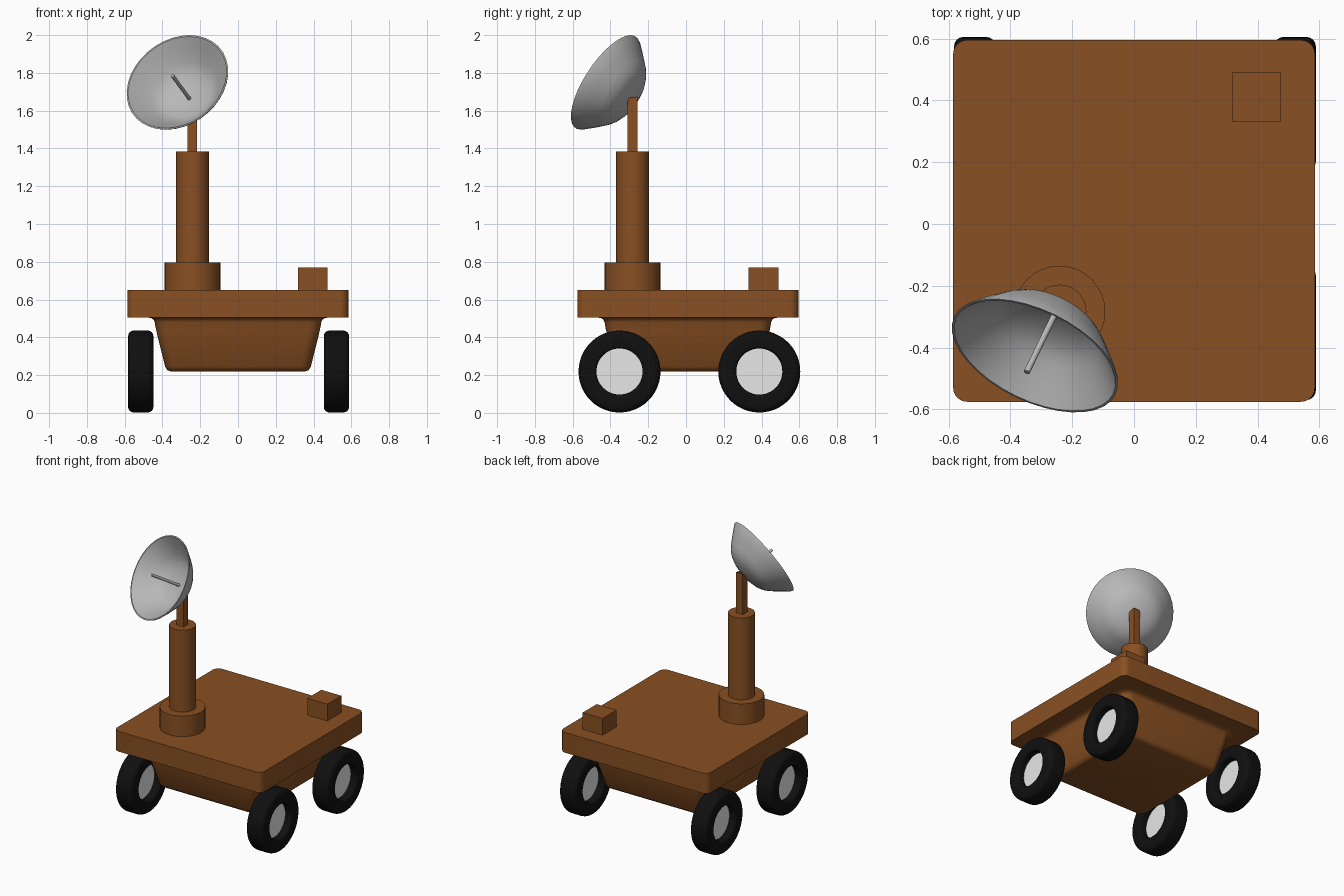
import bpy, bmesh, math
from mathutils import Vector

if "Cube" in bpy.data.objects:
    bpy.data.objects.remove(bpy.data.objects["Cube"])


def material(name, rgb):
    m = bpy.data.materials.new(name)
    m.diffuse_color = (*rgb, 1)
    m.use_nodes = True
    m.node_tree.nodes["Principled BSDF"].inputs["Base Color"].default_value = m.diffuse_color
    return m


BROWN = material("rust brown", (0.25, 0.08, 0.016))
BLACK = material("tyre black", (0.005, 0.005, 0.005))
WHITE = material("hub white", (1, 1, 1))
GREY = material("dish grey", (0.48, 0.48, 0.48))


def finish(bm, name, mat, angle=35):
    bmesh.ops.recalc_face_normals(bm, faces=bm.faces)
    me = bpy.data.meshes.new(name)
    bm.to_mesh(me)
    bm.free()
    me.materials.append(mat)
    ob = bpy.data.objects.new(name, me)
    bpy.context.collection.objects.link(ob)
    bpy.ops.object.select_all(action='DESELECT')
    ob.select_set(True)
    bpy.context.view_layer.objects.active = ob
    bpy.ops.object.shade_smooth_by_angle(angle=math.radians(angle))
    return ob


def rounded_rect(hx, hy, r, n=6):
    pts = []
    for k, (sx, sy) in enumerate(((1, 1), (-1, 1), (-1, -1), (1, -1))):
        for i in range(n + 1):
            a = math.pi / 2 * (k + i / n)
            pts.append((sx * (hx - r) + r * math.cos(a), sy * (hy - r) + r * math.sin(a)))
    return pts


def loft(name, layers, centre_y, mat, angle=35):
    """Stack of rounded squares given as (z, half width, corner radius)."""
    bm = bmesh.new()
    rings = [[bm.verts.new((x, y + centre_y, z)) for x, y in rounded_rect(h, h, r)]
             for z, h, r in layers]
    for a, b in zip(rings, rings[1:]):
        for i in range(len(a)):
            j = (i + 1) % len(a)
            bm.faces.new((a[i], a[j], b[j], b[i]))
    bm.faces.new(rings[0])
    bm.faces.new(rings[-1])
    return finish(bm, name, mat, angle)


def lathe(name, profile, origin, axis, mat, steps=32, closed=False, angle=35):
    """Spin a (radius, height) profile around an axis."""
    bm = bmesh.new()
    vs = [bm.verts.new((r, 0, h)) for r, h in profile]
    es = [bm.edges.new(p) for p in zip(vs, vs[1:])]
    if closed:
        es.append(bm.edges.new((vs[-1], vs[0])))
    bmesh.ops.spin(bm, geom=vs + es, cent=(0, 0, 0), axis=(0, 0, 1),
                   angle=2 * math.pi, steps=steps, use_duplicate=False)
    bmesh.ops.remove_doubles(bm, verts=bm.verts, dist=1e-5)
    ob = finish(bm, name, mat, angle)
    ob.location = origin
    ob.rotation_euler = Vector(axis).to_track_quat('Z', 'Y').to_euler()
    return ob


def cylinder(name, radius, h0, h1, origin, axis, mat, steps=32):
    return lathe(name, [(0, h0), (radius, h0), (radius, h1), (0, h1)],
                 origin, axis, mat, steps)


def box(name, lo, hi, mat, top=None):
    bm = bmesh.new()
    bmesh.ops.create_cube(bm, size=1)
    for v in bm.verts:
        v.co = [lo[i] if v.co[i] < 0 else hi[i] for i in range(3)]
        if top and v.co.z > (lo[2] + hi[2]) / 2:
            v.co.z = min(v.co.z, top(v.co.x, v.co.y))
    return finish(bm, name, mat)


# Body: flat deck over a tapered hull that flares out into it
loft("deck", [(0.505, 0.585, 0.045), (0.65, 0.585, 0.045)], 0.01, BROWN)
loft("hull", [(0.22, 0.355, 0.03), (0.226, 0.373, 0.045), (0.245, 0.386, 0.055),
              (0.44, 0.434, 0.06), (0.48, 0.441, 0.06), (0.494, 0.447, 0.065),
              (0.502, 0.46, 0.075), (0.506, 0.485, 0.09)], 0.01, BROWN, 50)

# Wheels: rounded tyre rings with a plain hub disc inside
TYRE = []
for hr, hh, start in ((0.217, 0.067, 0), (0.122, 0.067, 90), (0.122, -0.067, 180), (0.217, -0.067, 270)):
    rad = 0.03 if hr > 0.2 else 0.015
    cr = hr - rad if hr > 0.2 else hr + rad
    ch = hh - math.copysign(rad, hh)
    for i in range(5):
        a = math.radians(start + 22.5 * i)
        TYRE.append((cr + rad * math.cos(a), ch + rad * math.sin(a)))
for side, x in (("left", -0.515), ("right", 0.521)):
    for end, y in (("front", -0.352), ("rear", 0.388)):
        spot = (x, y, 0.219)
        lathe(f"{end}_{side}_tyre", TYRE, spot, (1, 0, 0), BLACK, 48, closed=True)
        cylinder(f"{end}_{side}_hub", 0.127, -0.015, 0.015, spot, (1, 0, 0), WHITE, 48)

# Small equipment box on the rear corner
box("equipment_box", (0.317, 0.332, 0.645), (0.475, 0.49, 0.77), BROWN)

# Mast: wide foot, thick tube and a thin square post
MAST = (-0.241, -0.283, 0)
cylinder("mast_foot", 0.148, 0.645, 0.797, MAST, (0, 0, 1), BROWN)
cylinder("mast_tube", 0.087, 0.79, 1.383, MAST, (0, 0, 1), BROWN)

# Dish faces forward, up and to the left
AIM = Vector((-0.376, -0.774, 0.509)).normalized()
RIM = Vector((-0.321, -0.426, 1.75))


def dish_back(x, y):
    """Height at which the post meets the back of the dish."""
    return RIM.z + (-AIM.x * (x - RIM.x) - AIM.y * (y - RIM.y) - 0.172) / AIM.z


box("mast_post", (-0.268, -0.31, 1.37), (-0.216, -0.258, 1.675), BROWN, dish_back)

OUTER = [(0, -0.182), (0.05, -0.179), (0.1, -0.17), (0.14, -0.157), (0.172, -0.138),
         (0.2, -0.112), (0.245, -0.06), (0.287, -0.008), (0.29, 0)]
INNER = [(0.282, 0), (0.235, -0.055), (0.19, -0.103), (0.163, -0.127), (0.133, -0.144),
         (0.095, -0.157), (0.05, -0.165), (0, -0.168)]
lathe("dish", OUTER + INNER, RIM, AIM, GREY, 36)
cylinder("dish_feed_rod", 0.01, -0.17, 0.069, RIM, AIM, GREY, 12)
